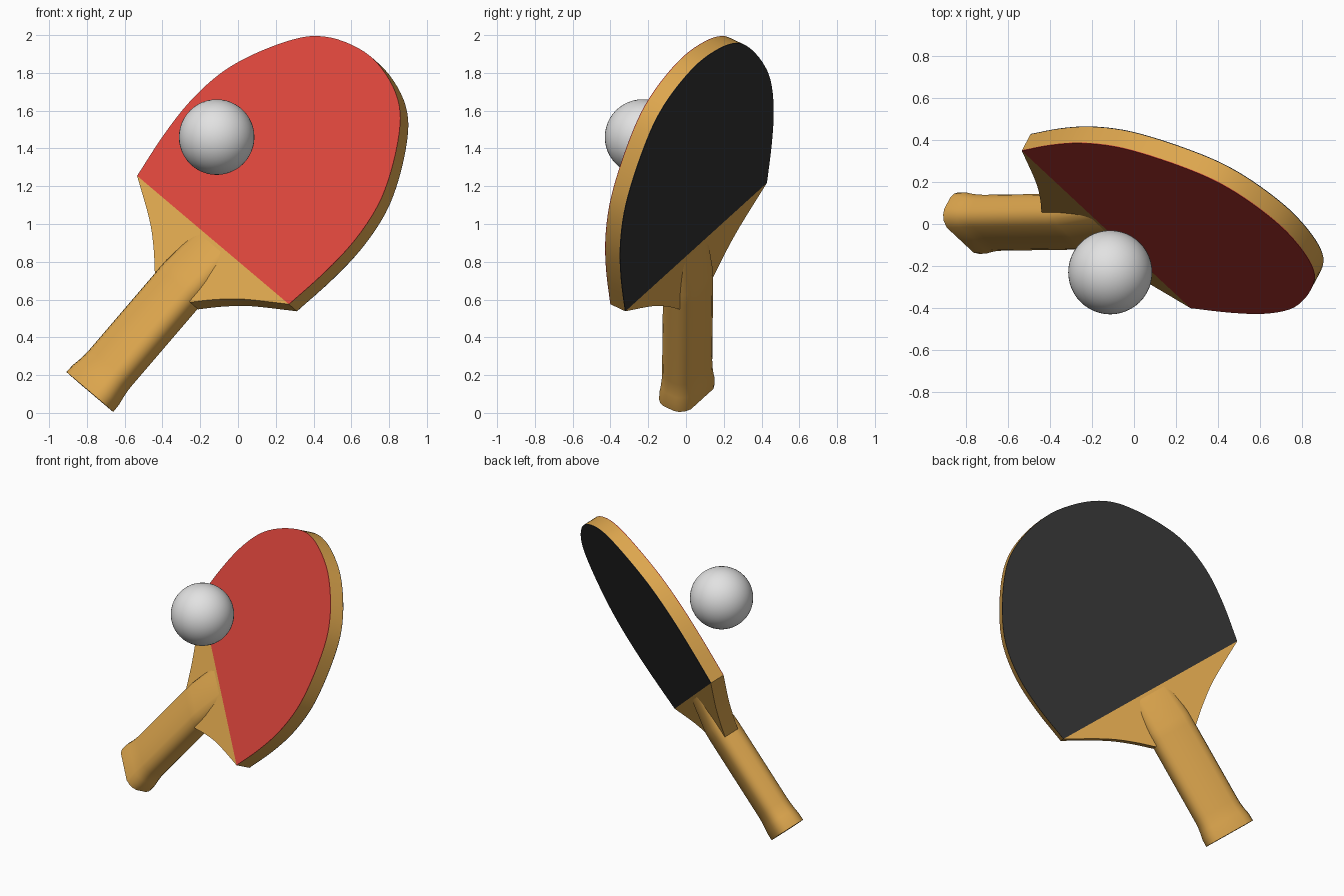
import bpy, bmesh
from mathutils import Vector, Matrix

if "Cube" in bpy.data.objects:
    bpy.data.objects.remove(bpy.data.objects["Cube"])


def material(name, rgb):
    m = bpy.data.materials.new(name)
    m.diffuse_color = (*rgb, 1)
    m.use_nodes = True
    m.node_tree.nodes["Principled BSDF"].inputs["Base Color"].default_value = m.diffuse_color
    return m


wood = material("wood", (0.72, 0.38, 0.075))
red = material("red rubber", (0.72, 0.06, 0.045))
black = material("black rubber", (0.029, 0.029, 0.029))
white = material("white plastic", (0.76, 0.76, 0.76))

# Paddle frame: local x across the blade, y along the handle, z out of the red side
across = Vector((0.622, -0.580, -0.526)).normalized()
front = Vector((-0.4375, -0.8125, 0.385))
front = (front - across * front.dot(across)).normalized()
along = front.cross(across)
frame = Matrix((across, along, front)).transposed().to_4x4()
frame.translation = (-0.111, 0.014, 0.8965)


def finish(name, bm, mat, matrix):
    bmesh.ops.recalc_face_normals(bm, faces=bm.faces)
    me = bpy.data.meshes.new(name)
    bm.to_mesh(me)
    bm.free()
    me.materials.append(mat)
    ob = bpy.data.objects.new(name, me)
    bpy.context.collection.objects.link(ob)
    ob.matrix_world = matrix
    bpy.context.view_layer.objects.active = ob
    ob.select_set(True)
    bpy.ops.object.shade_smooth_by_angle(angle=0.5)
    ob.select_set(False)
    return ob


def smooth(pts, steps=5):
    """Catmull-Rom curve through 2D points."""
    p = [Vector(q) for q in pts]
    p = [2 * p[0] - p[1]] + p + [2 * p[-1] - p[-2]]
    out = []
    for i in range(1, len(p) - 2):
        a, b, c, d = p[i - 1:i + 3]
        for s in range(steps):
            t = s / steps
            out.append(0.5 * (2 * b + (c - a) * t + (2 * a - 5 * b + 4 * c - d) * t * t
                              + (3 * b - a - 3 * c + d) * t ** 3))
    return out + [p[-2]]


def loft(bm, rings):
    vs = [[bm.verts.new(c) for c in r] for r in rings]
    n = len(vs[0])
    for lo, hi in zip(vs, vs[1:]):
        for i in range(n):
            bm.faces.new((lo[i], lo[(i + 1) % n], hi[(i + 1) % n], hi[i]))
    bm.faces.new(vs[0])
    bm.faces.new(vs[-1])


def slab(name, outline, z0, z1, mat):
    bm = bmesh.new()
    loft(bm, [[(x, y, z) for x, y in outline] for z in (z0, z1)])
    return finish(name, bm, mat, frame)


# Blade outline: right arc mirrored to the left, plus concave neck below
arc = smooth([(0.646, 0), (0.687, 0.25), (0.70, 0.48), (0.668, 0.70), (0.588, 0.885),
              (0.465, 1.07), (0.35, 1.18), (0.194, 1.25), (0, 1.281),
              (-0.194, 1.25), (-0.35, 1.18), (-0.465, 1.07), (-0.588, 0.885),
              (-0.668, 0.70), (-0.70, 0.48), (-0.687, 0.25), (-0.646, 0)], 4)
neck = smooth([(0.646, 0), (0.40, -0.135), (0.26, -0.235), (0.15, -0.33)], 4)
neck_left = [(-x, y) for x, y in neck[1:]]
slab("blade_core", list(arc) + neck_left + list(neck[:0:-1]), -0.045, 0.045, wood)

# Neck facings bring the wood level with the rubber sheets
neck_plate = [(-0.646, 0)] + neck_left + list(neck[::-1])
for side, name, mat in ((1, "front", red), (-1, "back", black)):
    slab(name + "_rubber", arc, side * 0.045, side * 0.049, mat)
    slab(name + "_neck_facing", neck_plate, side * 0.045, side * 0.049, wood)

# Handle: rounded section, flared at the butt, thinning into the blade
quarter = [(1, 0.35), (0.94, 0.62), (0.82, 0.84), (0.62, 1)]
section = quarter + [(-x, z) for x, z in quarter[::-1]]
section += [(-x, -z) for x, z in section]
stations = [(-1.035, 0.166, 0.099), (-0.985, 0.165, 0.098), (-0.945, 0.157, 0.094),
            (-0.90, 0.151, 0.091), (-0.86, 0.15, 0.09), (-0.30, 0.15, 0.09),
            (-0.24, 0.15, 0.088), (-0.01, 0.14, 0.047)]
bm = bmesh.new()
loft(bm, [[(x * w, y, z * h) for x, z in section] for y, w, h in stations])
finish("handle", bm, wood, frame)

# Ball floating in front of the red side
bm = bmesh.new()
bmesh.ops.create_uvsphere(bm, u_segments=48, v_segments=24, radius=0.2)
finish("ball", bm, white, Matrix.Translation((-0.113, -0.23, 1.46)))
